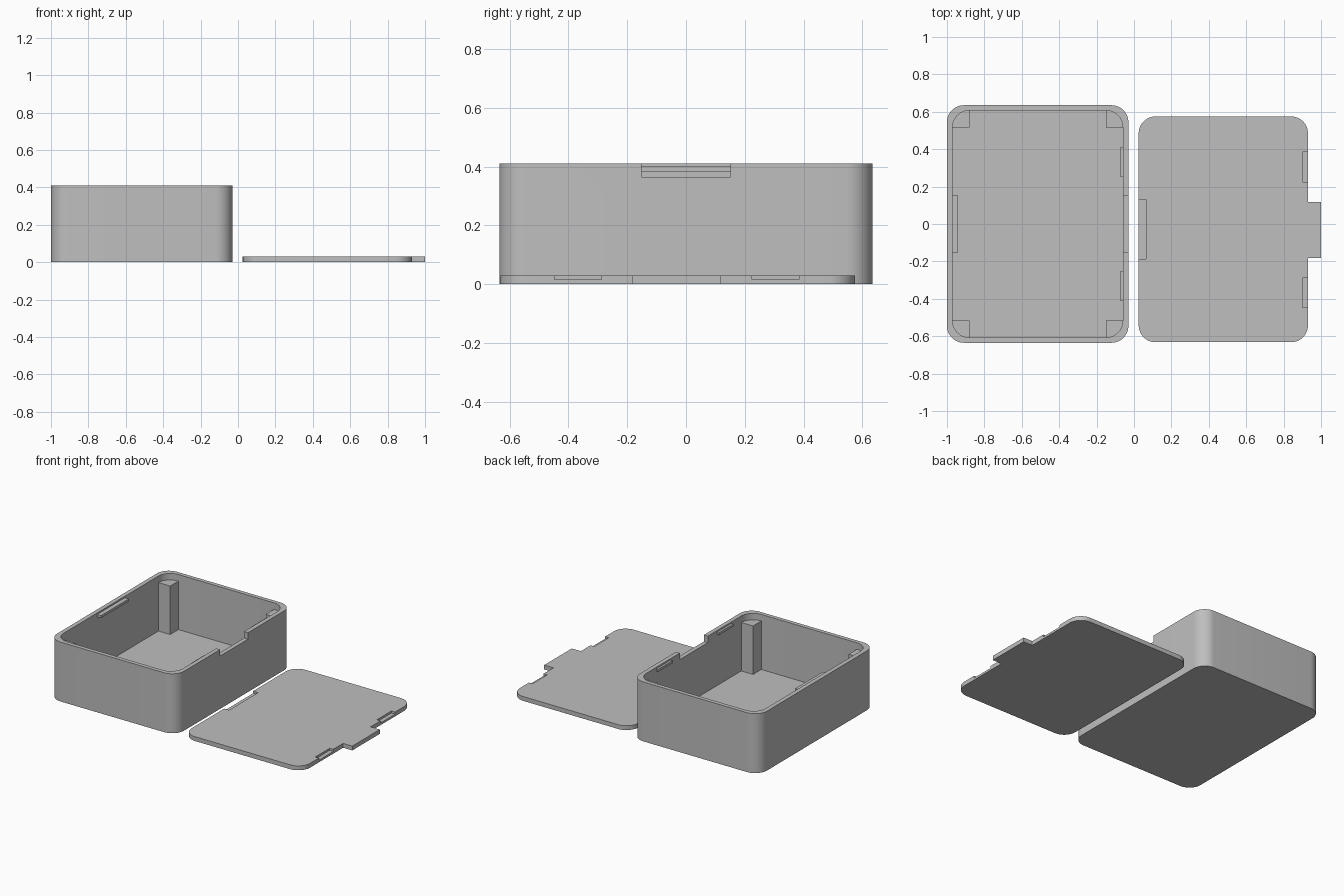
import bpy, bmesh
from math import pi, sin, cos, radians

if "Cube" in bpy.data.objects:
    bpy.data.objects.remove(bpy.data.objects["Cube"], do_unlink=True)

GREY = (0.52, 0.52, 0.52, 1)
grey = bpy.data.materials.new("light grey plastic")
grey.use_nodes = True
grey.diffuse_color = GREY
grey.node_tree.nodes["Principled BSDF"].inputs["Base Color"].default_value = GREY

ARC = 12


def prism(name, x, y, z, radii=(0, 0, 0, 0)):
    """Upright prism; corner radii run +x+y, -x+y, -x-y, +x-y."""
    bm = bmesh.new()
    corners = ((1, 1), (-1, 1), (-1, -1), (1, -1))
    ring = []
    for i, ((sx, sy), r) in enumerate(zip(corners, radii)):
        cx = (x[1] if sx > 0 else x[0]) - sx * r
        cy = (y[1] if sy > 0 else y[0]) - sy * r
        for k in range(ARC + 1 if r else 1):
            a = pi / 2 * (i + k / ARC)
            ring.append(bm.verts.new((cx + r * cos(a), cy + r * sin(a), z[0])))
    base = bm.faces.new(ring)
    top = bmesh.ops.extrude_face_region(bm, geom=[base])["geom"]
    moved = [v for v in top if isinstance(v, bmesh.types.BMVert)]
    bmesh.ops.translate(bm, verts=moved, vec=(0, 0, z[1] - z[0]))
    bmesh.ops.recalc_face_normals(bm, faces=bm.faces)
    mesh = bpy.data.meshes.new(name)
    bm.to_mesh(mesh)
    bm.free()
    mesh.materials.append(grey)
    ob = bpy.data.objects.new(name, mesh)
    bpy.context.collection.objects.link(ob)
    return ob


def activate(ob):
    bpy.ops.object.select_all(action='DESELECT')
    ob.select_set(True)
    bpy.context.view_layer.objects.active = ob


def combine(ob, other, operation):
    """Cut or join another solid, then discard it."""
    activate(ob)
    mod = ob.modifiers.new("combine", 'BOOLEAN')
    mod.operation, mod.solver, mod.object = operation, 'EXACT', other
    bpy.ops.object.modifier_apply(modifier=mod.name)
    bpy.data.objects.remove(other, do_unlink=True)


def smooth(ob):
    activate(ob)
    bpy.ops.object.shade_smooth_by_angle(angle=radians(30))


R = 0.09
HEIGHT, FLOOR, LEDGE = 0.41, 0.03, 0.365
IN_X, IN_Y = (-0.97, -0.06), (-0.607, 0.607)

# Hollow box with a notch in the wall beside the lid
box = prism("box", (-1, -0.03), (-0.635, 0.635), (0, HEIGHT), (R,) * 4)
cavity = prism("cavity_cutter", IN_X, IN_Y, (FLOOR, 0.6), (R,) * 4)
combine(box, cavity, 'DIFFERENCE')
notch = prism("notch_cutter", (-0.10, 0.01), (-0.152, 0.152), (LEDGE, 0.6))
combine(box, notch, 'DIFFERENCE')
smooth(box)

# Corner posts that carry the lid
for i, (sx, sy) in enumerate(((1, 1), (-1, 1), (-1, -1), (1, -1))):
    x = (IN_X[1] - R, IN_X[1]) if sx > 0 else (IN_X[0], IN_X[0] + R)
    y = (IN_Y[1] - R, IN_Y[1]) if sy > 0 else (IN_Y[0], IN_Y[0] + R)
    radii = [0] * 4
    radii[i] = R - 0.002
    post = prism(f"corner_post_{i + 1}", x, y, (FLOOR, LEDGE), radii)
    smooth(post)

# Snap tabs inside the rim
CATCH_Z = (0.383, 0.40)
prism("wide_snap_tab", (-0.98, -0.94), (-0.152, 0.152), CATCH_Z)
for side, y in (("front", (-0.41, -0.255)), ("back", (0.255, 0.41))):
    prism(side + "_snap_tab", (-0.075, -0.05), y, CATCH_Z)

# Lid with recesses for the tabs and a tongue for the notch
THICK = 0.03
lid = prism("lid", (0.025, 0.93), (-0.632, 0.575), (0, THICK), (R,) * 4)
tongue = prism("tongue", (0.90, 1.0), (-0.182, 0.118), (0, THICK))
combine(lid, tongue, 'UNION')
for x, y in (((0, 0.063), (-0.187, 0.13)),
             ((0.902, 0.96), (0.225, 0.385)),
             ((0.902, 0.96), (-0.447, -0.288))):
    combine(lid, prism("recess_cutter", x, y, (0.015, 0.1)), 'DIFFERENCE')
smooth(lid)
